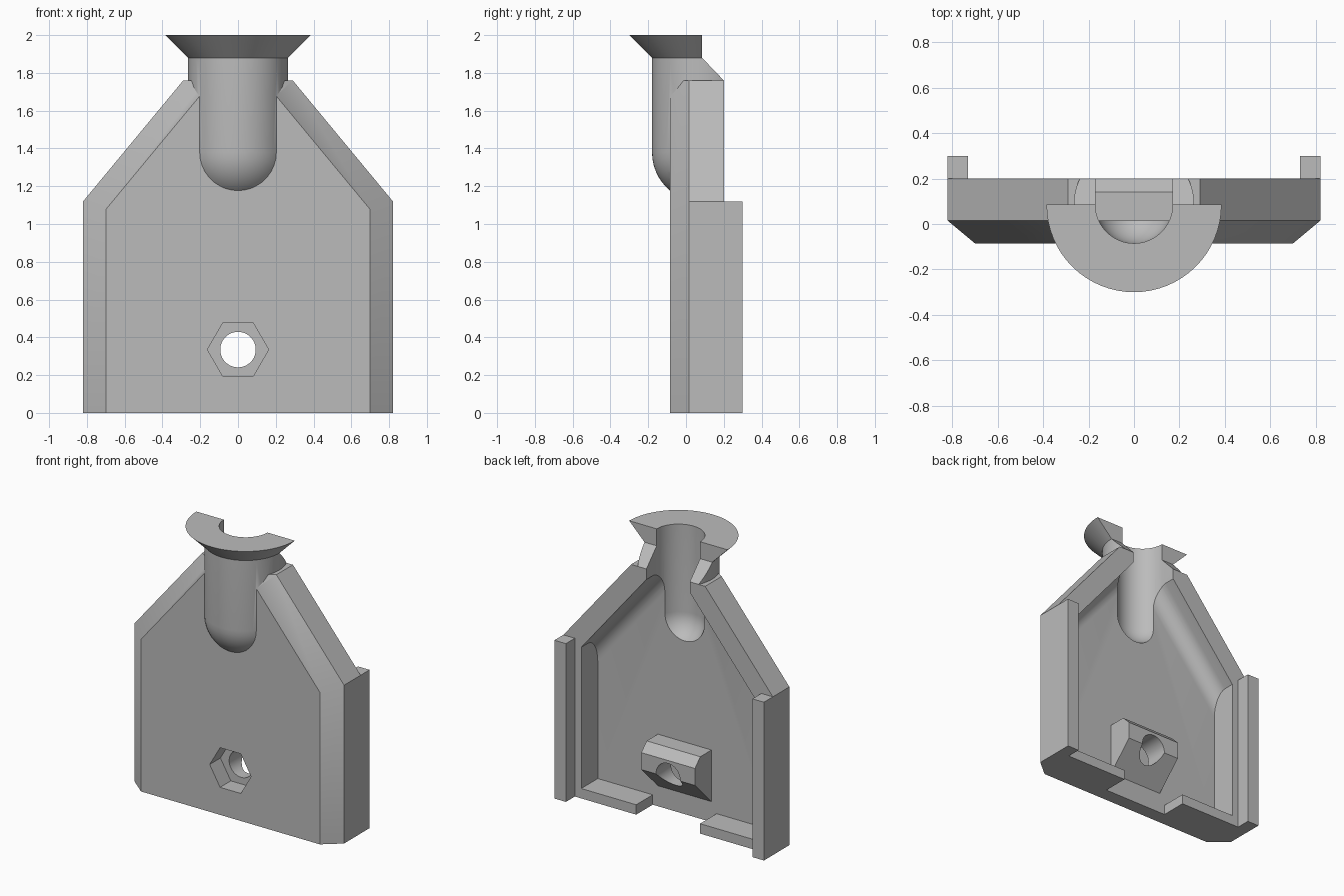
import bpy, bmesh
from math import sin, cos, pi, hypot

cube = bpy.data.objects.get("Cube")
if cube:
    bpy.data.objects.remove(cube, do_unlink=True)

grey = bpy.data.materials.new("plain grey")
grey.use_nodes = True
tone = (0.5, 0.5, 0.5, 1)
grey.diffuse_color = tone
grey.node_tree.nodes["Principled BSDF"].inputs["Base Color"].default_value = tone

FRONT, FLOOR, BACK = -0.085, 0.015, 0.2   # plate depths
AXIS_Y, BALL_Z = 0.085, 1.38              # spout axis and its rounded end
HOLE_Z = 0.335


def loft(name, rings):
    """Closed solid skinned through rings of equal point count."""
    bm = bmesh.new()
    loops = [[bm.verts.new(p) for p in ring] for ring in rings]
    n = len(loops[0])
    for a, b in zip(loops, loops[1:]):
        for i in range(n):
            j = (i + 1) % n
            bm.faces.new((a[i], a[j], b[j], b[i]))
    bm.faces.new(loops[0])
    bm.faces.new(loops[-1])
    bmesh.ops.recalc_face_normals(bm, faces=bm.faces)
    mesh = bpy.data.meshes.new(name)
    bm.to_mesh(mesh)
    bm.free()
    mesh.materials.append(grey)
    ob = bpy.data.objects.new(name, mesh)
    bpy.context.collection.objects.link(ob)
    return ob


def box(name, x0, x1, y0, y1, z0, z1):
    return loft(name, [[(x0, y0, z), (x1, y0, z), (x1, y1, z), (x0, y1, z)]
                       for z in (z0, z1)])


def side_profile(name, half, pts):
    return loft(name, [[(x, y, z) for y, z in pts] for x in (-half, half)])


def spun(name, profile, n=64):
    """Revolve (radius, z) pairs about the spout axis."""
    return loft(name, [[(r * cos(2 * pi * i / n), AXIS_Y + r * sin(2 * pi * i / n), z)
                        for i in range(n)] for r, z in profile])


def bore(name, radius, n, y0, y1):
    """Polygonal prism running front to back through the fixing hole."""
    return loft(name, [[(radius * cos(2 * pi * i / n), y, HOLE_Z + radius * sin(2 * pi * i / n))
                        for i in range(n)] for y in (y0, y1)])


def shield(y, side, slope, bottom, top):
    """Shouldered outline inset from the sides and from the sloped shoulders."""
    m = 0.64 / 0.53
    shift = slope * hypot(1, m)
    x = 0.82 - side
    corner = 1.76 + m * (0.29 - x) - shift
    xt = 0.29 - (shift + top - 1.76) / m
    return [(-x, y, bottom), (x, y, bottom), (x, y, corner),
            (xt, y, top), (-xt, y, top), (-x, y, corner)]


def combine(target, tool, operation):
    mod = target.modifiers.new("bool", "BOOLEAN")
    mod.operation, mod.solver, mod.object = operation, "EXACT", tool
    bpy.context.view_layer.objects.active = target
    bpy.ops.object.modifier_apply(modifier=mod.name)
    bpy.data.objects.remove(tool, do_unlink=True)


def ball_end(r, steps=12):
    return [(r * max(sin(pi / 2 * i / steps), 0.01), BALL_Z - r * cos(pi / 2 * i / steps))
            for i in range(steps + 1)]


# Plate with bevelled front edges
body = loft("housing", [shield(FRONT, 0.12, 0.12, 0, 1.76),
                        shield(FLOOR, 0, 0, 0, 1.76),
                        shield(BACK, 0, 0, 0, 1.76)])

# Spout with flared collar, cut open at the back
spout = spun("spout", ball_end(0.265) + [(0.265, 1.88), (0.385, 2.0)])
combine(spout, side_profile("spout_trim", 0.6, [
    (BACK, 1), (BACK, 1.76), (AXIS_Y, 1.88), (AXIS_Y, 2.1), (0.7, 2.1), (0.7, 1)]),
    "DIFFERENCE")
combine(body, spout, "UNION")

# Hollow back, rounded where the shoulders meet the floor
FILLET = 0.11
rings = [shield(0.4, 0.14, 0.14, 0.07, 1.69)]
for k in range(9):
    a = pi / 2 * k / 8
    rings.append(shield(FLOOR + FILLET * (1 - sin(a)), 0.14,
                        0.14 + FILLET * (1 - cos(a)), 0.07, 1.69))
combine(body, loft("hollow", rings), "DIFFERENCE")
combine(body, box("bottom_gap", -0.25, 0.25, FLOOR, 0.4, -0.1, 0.12), "DIFFERENCE")

# Spout channel
combine(body, spun("channel", ball_end(0.17) + [(0.17, 2.1)]), "DIFFERENCE")
combine(body, box("channel_slot", -0.17, 0.17, AXIS_Y, 0.5, BALL_Z, 2.1), "DIFFERENCE")

# Boss behind the fixing hole
combine(body, side_profile("boss", 0.21, [
    (FLOOR - 0.04, 0.145), (FLOOR, 0.145), (BACK, 0.33), (BACK, 0.45),
    (0.14, 0.51), (FLOOR - 0.04, 0.51)]), "UNION")

# Hexagonal nut pocket and round hole
combine(body, bore("nut_pocket", 0.162, 6, -0.3, 0.035), "DIFFERENCE")
combine(body, bore("hole", 0.094, 40, -0.3, 0.4), "DIFFERENCE")

# Side rails
for name, s in (("left_rail", 1), ("right_rail", -1)):
    a, b = sorted((s * 0.73, s * 0.82))
    box(name, a, b, BACK, 0.3, 0, 1.12)

# Smooth the round parts, keep hard edges
bpy.ops.object.select_all(action="DESELECT")
body.select_set(True)
bpy.context.view_layer.objects.active = body
bpy.ops.object.shade_smooth_by_angle(angle=pi / 6)
